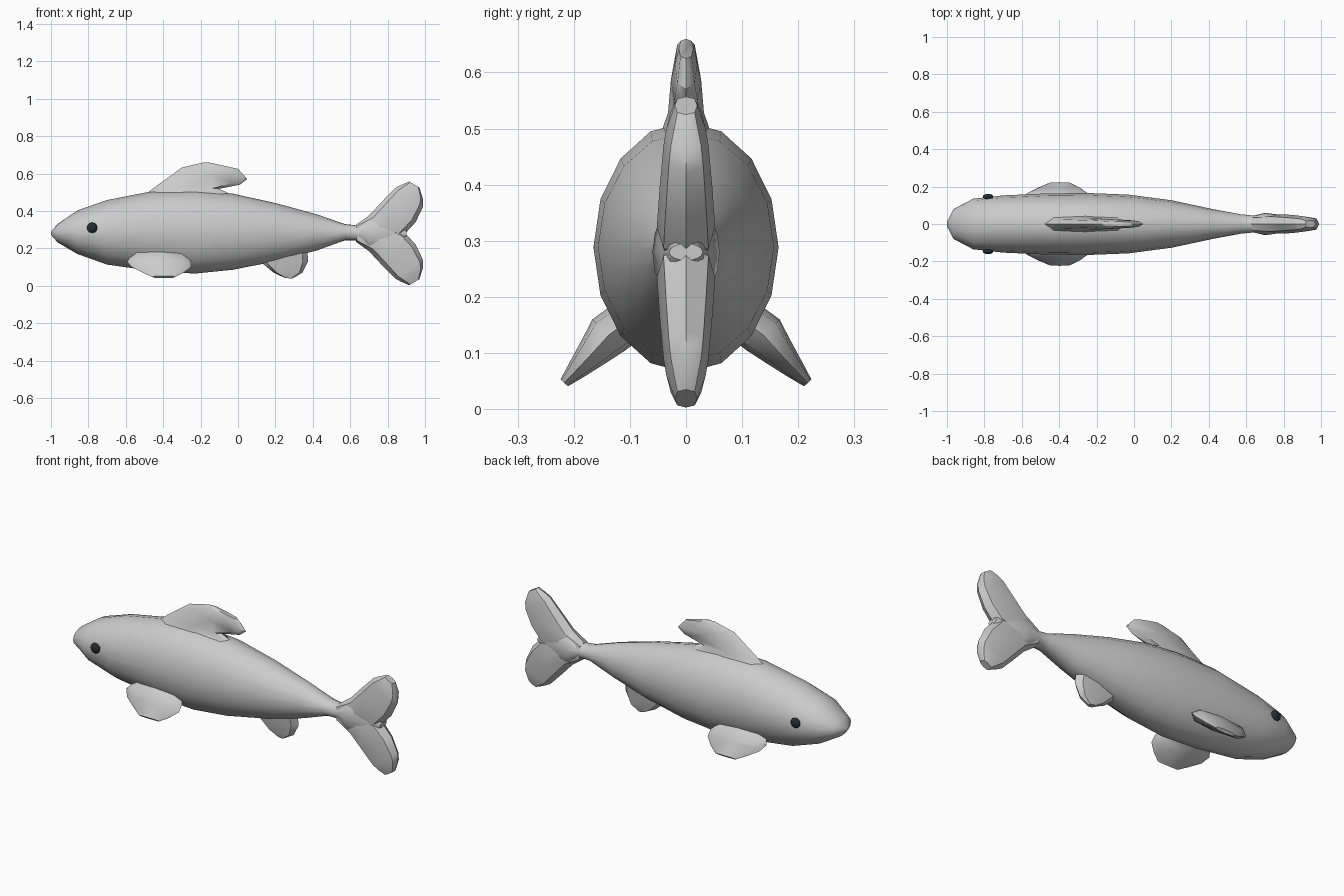
import bpy, bmesh, math
from mathutils import Vector

if "Cube" in bpy.data.objects:
    bpy.data.objects.remove(bpy.data.objects["Cube"])


def finish(name, bm):
    bmesh.ops.recalc_face_normals(bm, faces=bm.faces)
    me = bpy.data.meshes.new(name)
    bm.to_mesh(me)
    bm.free()
    ob = bpy.data.objects.new(name, me)
    bpy.context.collection.objects.link(ob)
    bpy.ops.object.select_all(action='DESELECT')
    ob.select_set(True)
    bpy.context.view_layer.objects.active = ob
    bpy.ops.object.shade_smooth_by_angle(angle=math.radians(40))
    return ob


def loft(name, sections, n=16, power=1.0):
    """Each section runs between edge points p and q, with half-thickness vector b."""
    bm = bmesh.new()
    rings = []
    for p, q, b in sections:
        p, q, b = Vector(p), Vector(q), Vector(b)
        ring = []
        for k in range(n):
            t = 2 * math.pi * k / n
            c, s = [math.copysign(abs(v) ** power, v) if abs(v) > 1e-6 else 0
                    for v in (math.cos(t), math.sin(t))]
            ring.append(bm.verts.new((p + q) / 2 + (p - q) / 2 * c + b * s))
        rings.append(ring)
    for r, s in zip(rings, rings[1:]):
        for k in range(n):
            j = (k + 1) % n
            bm.faces.new((r[k], r[j], s[j], s[k]))
    bm.faces.new(rings[0])
    bm.faces.new(rings[-1])
    return finish(name, bm)


def flat_fin(name, rows):
    """Upright fin from rows of (x1, z1, x2, z2, half thickness)."""
    return loft(name, [((a, 0, b), (c, 0, d), (0, t, 0))
                       for a, b, c, d, t in rows], 8, 0.75)


# body: x, top, bottom, half width; continues into the tail root
body = [(-1, .288, .272, .012), (-.965, .33, .232, .08), (-.86, .402, .17, .135),
        (-.70, .458, .113, .153), (-.45, .507, .078, .164), (-.23, .512, .065, .165),
        (-.03, .493, .085, .157), (.20, .442, .13, .127), (.42, .382, .188, .08),
        (.57, .33, .242, .052), (.64, .322, .242, .045), (.70, .37, .19, .06),
        (.80, .40, .16, .046), (.90, .295, .265, .03)]
loft("body", [((x, 0, t), (x, 0, b), (0, w, 0)) for x, t, b, w in body])

# tail lobes, mirrored about the body line
lobe = [(.63, .325, .65, .25, .043), (.70, .375, .89, .275, .052),
        (.77, .45, .95, .34, .047), (.84, .522, .988, .42, .04),
        (.875, .54, .99, .46, .035), (.915, .557, .97, .525, .02)]
flat_fin("tail_upper_lobe", lobe)
flat_fin("tail_lower_lobe", [(a, .56 - b, c, .56 - d, t) for a, b, c, d, t in lobe])

# dorsal fin
flat_fin("dorsal_fin", [(-.50, .485, 0, .47, .05), (-.43, .538, -.10, .518, .032),
                        (-.30, .632, .01, .54, .027), (-.18, .66, .05, .57, .02),
                        (-.16, .66, .0, .625, .013)])

# rear belly fin
flat_fin("belly_fin", [(.12, .17, .37, .20, .045), (.13, .12, .375, .13, .033),
                       (.19, .07, .345, .07, .025), (.25, .042, .29, .038, .015)])

# pectoral fins: front x, rear x, y, z, half thickness
pectoral = [(-.57, -.28, .10, .16, .04), (-.595, -.25, .138, .132, .04),
            (-.57, -.25, .166, .101, .029), (-.51, -.29, .195, .07, .018),
            (-.46, -.335, .217, .047, .009)]
for side, label in ((1, "left"), (-1, "right")):
    loft("pectoral_fin_" + label,
         [((a, side * y, z), (c, side * y, z), (0, side * t * .72, t * .7))
          for a, c, y, z, t in pectoral], 8, 0.75)

# eyes
dark = bpy.data.materials.new("eye_dark")
dark.diffuse_color = (.02, .025, .03, 1)
dark.use_nodes = True
dark.node_tree.nodes["Principled BSDF"].inputs["Base Color"].default_value = dark.diffuse_color
for side, label in ((1, "left"), (-1, "right")):
    bm = bmesh.new()
    bmesh.ops.create_uvsphere(bm, u_segments=12, v_segments=8, radius=1)
    for v in bm.verts:
        v.co = Vector((v.co.x * .028 - .78, side * .146 + v.co.z * .015,
                       v.co.y * .028 + .31))
    finish("eye_" + label, bm).data.materials.append(dark)
